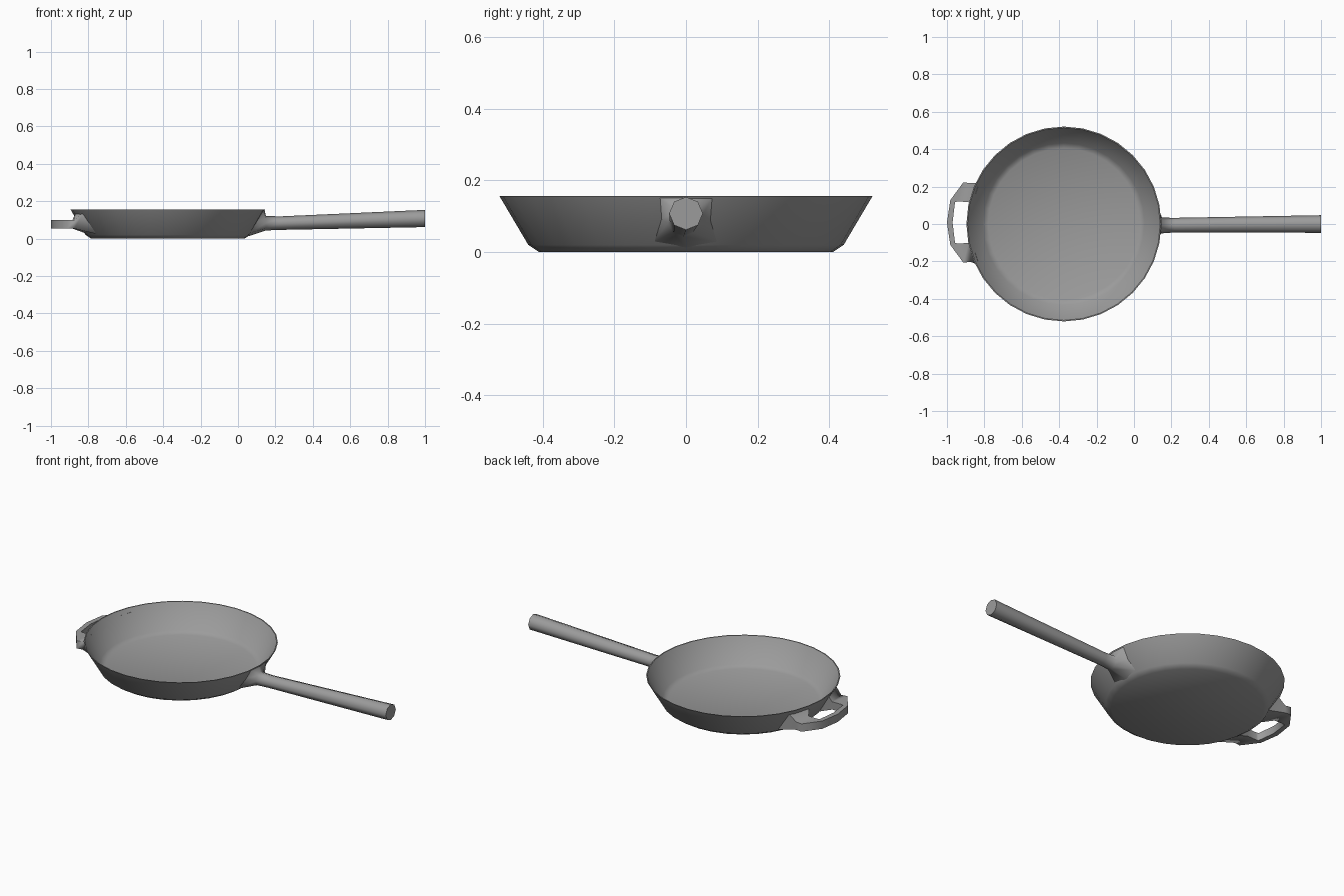
import bpy, bmesh, math

if "Cube" in bpy.data.objects:
    bpy.data.objects.remove(bpy.data.objects["Cube"])

CX = -0.375          # centre of the pan bowl along x
SEGMENTS = 32

# dark cast metal
metal = bpy.data.materials.new("dark_metal")
metal.diffuse_color = (0.33, 0.33, 0.33, 1)
metal.use_nodes = True
metal.node_tree.nodes["Principled BSDF"].inputs["Base Color"].default_value = metal.diffuse_color


def finish(name, bm, angle=40):
    bmesh.ops.recalc_face_normals(bm, faces=bm.faces[:])
    mesh = bpy.data.meshes.new(name)
    bm.to_mesh(mesh)
    bm.free()
    mesh.materials.append(metal)
    obj = bpy.data.objects.new(name, mesh)
    bpy.context.collection.objects.link(obj)
    bpy.ops.object.select_all(action='DESELECT')
    obj.select_set(True)
    bpy.context.view_layer.objects.active = obj
    bpy.ops.object.shade_smooth_by_angle(angle=math.radians(angle))
    return obj


def loft(name, rings, cap_end=False, angle=40):
    """Skin a list of equally sized closed rings."""
    bm = bmesh.new()
    loops = [[bm.verts.new(p) for p in ring] for ring in rings]
    n = len(rings[0])
    for a, b in zip(loops, loops[1:]):
        for i in range(n):
            j = (i + 1) % n
            bm.faces.new((a[i], a[j], b[j], b[i]))
    if cap_end:
        bm.faces.new(loops[-1])
    return finish(name, bm, angle)


def wall(side, y, z):
    """Point just inside the outer wall of the bowl."""
    r = 0.44 + (z - 0.02) / 0.137 * 0.08 - 0.004
    return (CX + side * math.sqrt(r * r - y * y), y, z)


# bowl: outer and inner profile, turned around the bowl centre
profile = [(0.41, 0), (0.44, 0.02), (0.521, 0.157),
           (0.515, 0.157), (0.433, 0.024), (0.405, 0.01)]
bm = bmesh.new()
rings = []
for r, z in profile:
    rings.append([bm.verts.new((CX + r * math.cos(math.tau * i / SEGMENTS),
                                r * math.sin(math.tau * i / SEGMENTS), z))
                  for i in range(SEGMENTS)])
for a, b in zip(rings, rings[1:]):
    for i in range(SEGMENTS):
        j = (i + 1) % SEGMENTS
        bm.faces.new((a[i], a[j], b[j], b[i]))
bm.faces.new(rings[0])
bm.faces.new(rings[-1])
finish("pan_bowl", bm)


# long handle: flared root on the wall, then an eight-sided bar
def bar_ring(x, y, z, ry, rz):
    return [(x, y + ry * math.sin(math.tau * i / 8),
             z + rz * math.cos(math.tau * i / 8)) for i in range(8)]


root = [wall(1, y, z) for y, z in
        [(0, 0.156), (0.075, 0.154), (0.07, 0.09), (0.09, 0.028),
         (0, 0.013), (-0.09, 0.028), (-0.07, 0.09), (-0.075, 0.154)]]
loft("long_handle", [root,
                     bar_ring(0.15, -0.008, 0.083, 0.042, 0.039),
                     bar_ring(0.22, -0.006, 0.083, 0.039, 0.036),
                     bar_ring(1.0, 0.0, 0.108, 0.047, 0.046)],
     cap_end=True, angle=85)

# helper handle: angular loop, (inner, outer) plan points mirrored in y
half = [((-0.885, 0.11), (-0.875, 0.21)),
        ((-0.945, 0.112), (-0.912, 0.215)),
        ((-0.957, 0.108), (-0.982, 0.12))]
middle = ((-0.97, 0.0), (-1.0, 0.0))


def leg_root(s):
    return [wall(-1, s * 0.09, 0.025), wall(-1, s * 0.22, 0.025),
            wall(-1, s * 0.22, 0.135), wall(-1, s * 0.09, 0.135)]


def section(pair, s):
    (xi, yi), (xo, yo) = pair
    shift = 0.008
    return [(xi, s * yi + shift, 0.054), (xo, s * yo + shift, 0.054),
            (xo, s * yo + shift, 0.1), (xi, s * yi + shift, 0.1)]


rings = [leg_root(1)] + [section(p, 1) for p in half] + [section(middle, 1)]
rings += [section(p, -1) for p in reversed(half)] + [leg_root(-1)]
loft("helper_handle", rings, angle=80)
